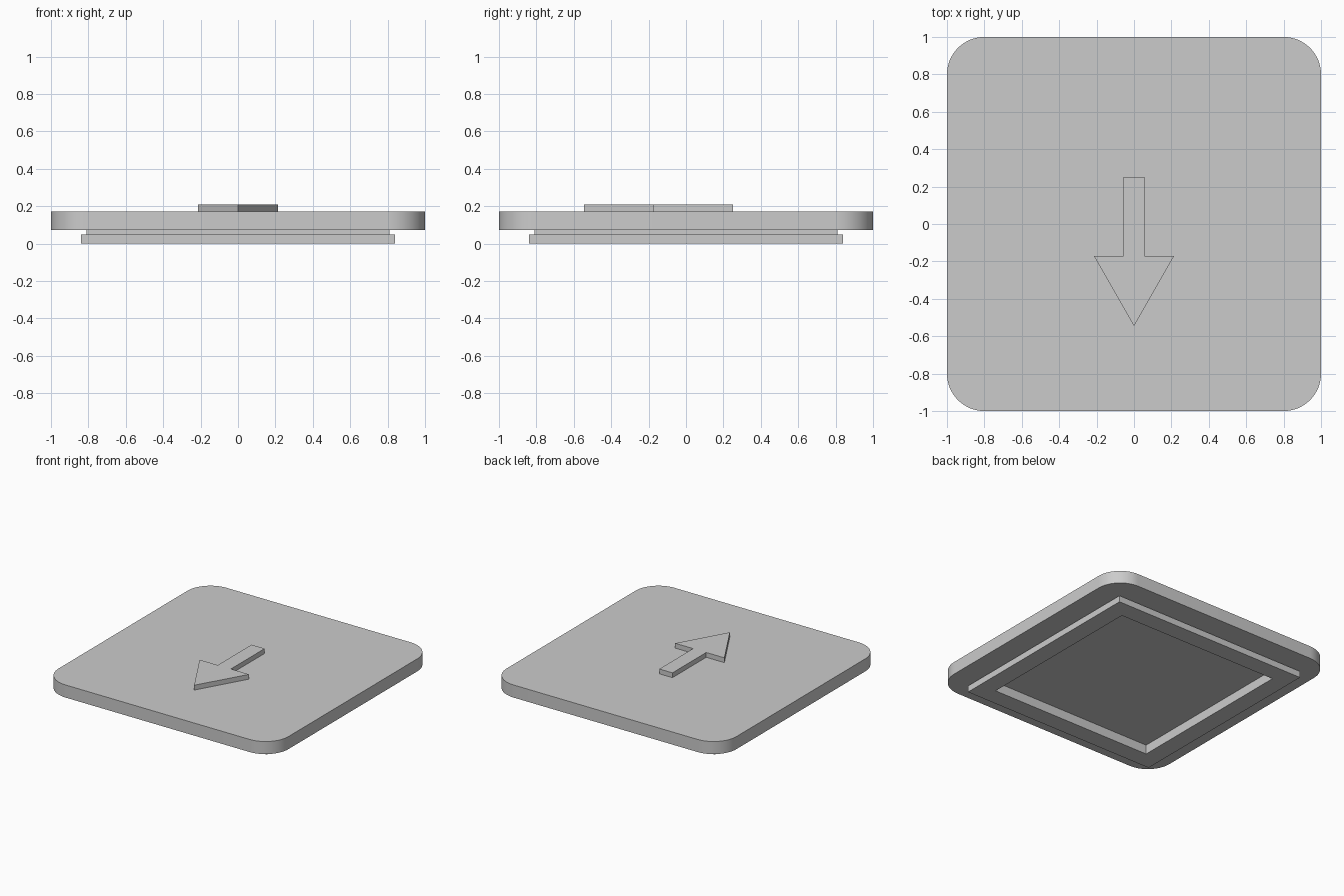
import bpy, bmesh, math

cube = bpy.data.objects.get("Cube")
if cube:
    bpy.data.objects.remove(cube, do_unlink=True)

grey = bpy.data.materials.new("light grey")
grey.use_nodes = True
colour = (0.6, 0.6, 0.6, 1)
grey.diffuse_color = colour
grey.node_tree.nodes["Principled BSDF"].inputs["Base Color"].default_value = colour


def finish(name, bm, smooth=False):
    bmesh.ops.recalc_face_normals(bm, faces=bm.faces)
    mesh = bpy.data.meshes.new(name)
    bm.to_mesh(mesh)
    bm.free()
    obj = bpy.data.objects.new(name, mesh)
    bpy.context.collection.objects.link(obj)
    mesh.materials.append(grey)
    if smooth:
        bpy.ops.object.select_all(action="DESELECT")
        obj.select_set(True)
        bpy.context.view_layer.objects.active = obj
        bpy.ops.object.shade_smooth_by_angle(angle=math.radians(30))
    return obj


def prism(name, outline, z0, z1, smooth=False):
    """Extrude a flat outline from z0 up to z1."""
    bm = bmesh.new()
    base = bm.faces.new([bm.verts.new((x, y, z0)) for x, y in outline])
    top = bmesh.ops.extrude_face_region(bm, geom=[base], use_keep_orig=True)
    verts = [v for v in top["geom"] if isinstance(v, bmesh.types.BMVert)]
    bmesh.ops.translate(bm, verts=verts, vec=(0, 0, z1 - z0))
    return finish(name, bm, smooth)


def square_frame(name, profile):
    """Sweep a (half width, z) section around a mitred square."""
    bm = bmesh.new()
    corners = [(1, 1), (-1, 1), (-1, -1), (1, -1)]
    rings = [[bm.verts.new((sx * r, sy * r, z)) for r, z in profile]
             for sx, sy in corners]
    n = len(profile)
    for i in range(4):
        a, b = rings[i], rings[(i + 1) % 4]
        for j in range(n):
            k = (j + 1) % n
            bm.faces.new((a[j], a[k], b[k], b[j]))
    return finish(name, bm)


# Rounded cover slab
radius, steps = 0.2, 16
outline = []
for quarter, (sx, sy) in enumerate([(1, 1), (-1, 1), (-1, -1), (1, -1)]):
    for i in range(steps + 1):
        a = (quarter + i / steps) * math.pi / 2
        outline.append((sx * (1 - radius) + radius * math.cos(a),
                        sy * (1 - radius) + radius * math.sin(a)))
prism("cover_slab", outline, 0.072, 0.171, smooth=True)

# Raised arrow pointing to the front
half = [(0.057, 0.25), (0.057, -0.17), (0.215, -0.17)]
arrow = half + [(0, -0.545)] + [(-x, y) for x, y in reversed(half)]
prism("raised_arrow", arrow, 0.165, 0.209)

# Grooved square rim underneath
square_frame("locating_rim", [(0.70, 0.08), (0.70, 0), (0.84, 0),
                              (0.84, 0.05), (0.81, 0.05), (0.81, 0.08)])
